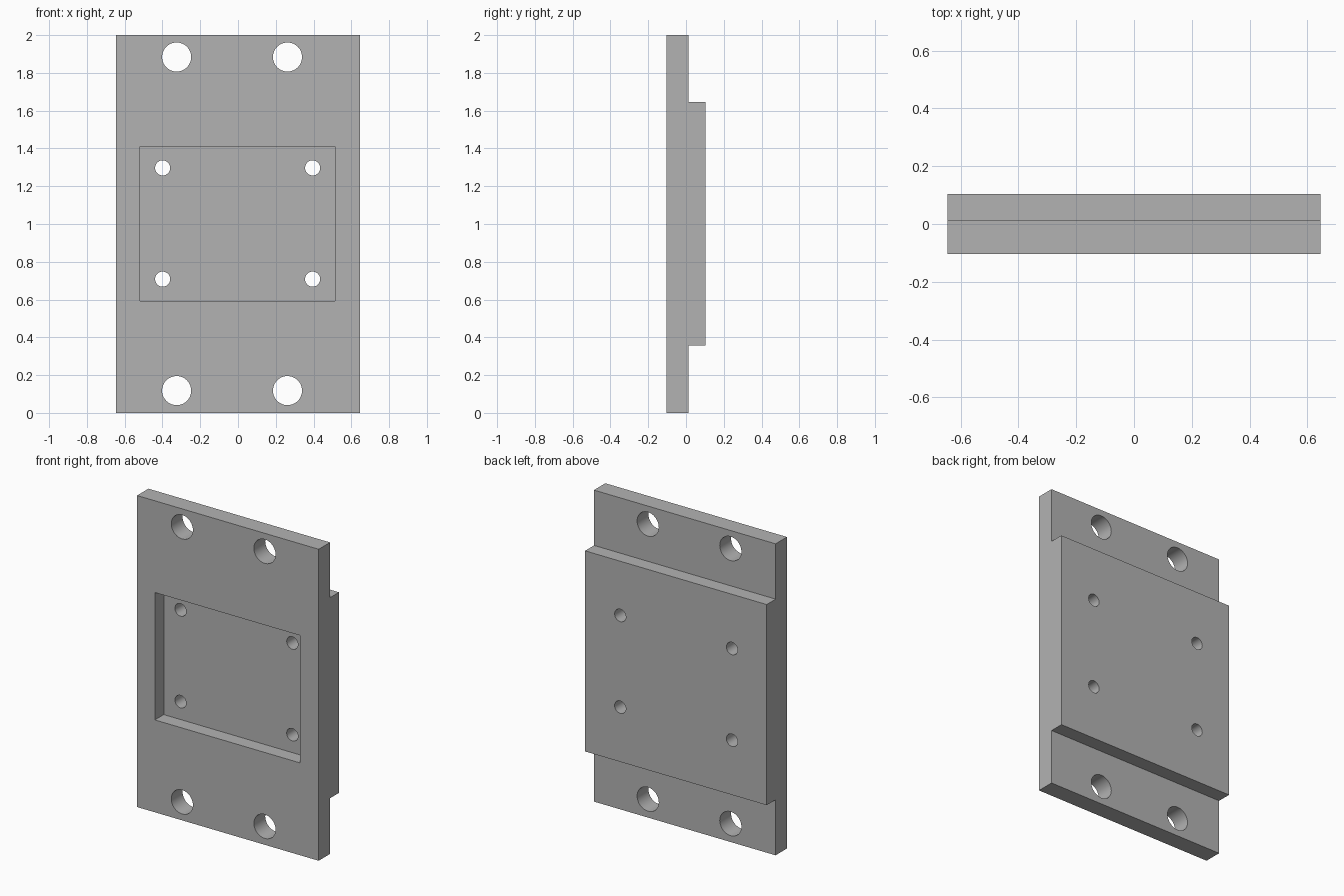
import bpy
import bmesh
from math import radians

default_cube = bpy.data.objects.get("Cube")
if default_cube:
    bpy.data.objects.remove(default_cube, do_unlink=True)

HALF_W, FRONT, STEP, BACK = 0.645, -0.103, 0.012, 0.103
PAD_LOW, PAD_HIGH = 0.357, 1.645
POCKET_FLOOR = -0.013

# Grey metal
grey = bpy.data.materials.new("grey_metal")
grey.use_nodes = True
colour = (0.45, 0.45, 0.45, 1)
grey.diffuse_color = colour
grey.node_tree.nodes["Principled BSDF"].inputs["Base Color"].default_value = colour

# Plate with raised back pad: side profile extruded across the width
profile = [(FRONT, 0), (STEP, 0), (STEP, PAD_LOW), (BACK, PAD_LOW),
           (BACK, PAD_HIGH), (STEP, PAD_HIGH), (STEP, 2), (FRONT, 2)]
bm = bmesh.new()
side = bm.faces.new([bm.verts.new((-HALF_W, y, z)) for y, z in profile])
extruded = bmesh.ops.extrude_face_region(bm, geom=[side])["geom"]
bmesh.ops.translate(bm, vec=(2 * HALF_W, 0, 0),
                    verts=[v for v in extruded if isinstance(v, bmesh.types.BMVert)])
bmesh.ops.recalc_face_normals(bm, faces=bm.faces)
mesh = bpy.data.meshes.new("mounting_plate")
bm.to_mesh(mesh)
bm.free()
mesh.materials.append(grey)
plate = bpy.data.objects.new("mounting_plate", mesh)
bpy.context.collection.objects.link(plate)


def cut(cutter):
    """Subtract the cutter from the plate, then discard it."""
    cutter.hide_render = True
    cutter.data.materials.append(grey)
    mod = plate.modifiers.new("cut", "BOOLEAN")
    mod.operation = "DIFFERENCE"
    mod.solver = "EXACT"
    mod.object = cutter
    bpy.ops.object.select_all(action="DESELECT")
    bpy.context.view_layer.objects.active = plate
    plate.select_set(True)
    bpy.ops.object.modifier_apply(modifier=mod.name)
    bpy.data.objects.remove(cutter, do_unlink=True)


def cut_hole(x, z, radius):
    bpy.ops.mesh.primitive_cylinder_add(vertices=48, radius=radius, depth=1,
                                        location=(x, 0, z), rotation=(radians(90), 0, 0))
    cut(bpy.context.object)


# Rectangular front pocket
bpy.ops.mesh.primitive_cube_add(size=1, location=(-0.002, POCKET_FLOOR - 0.25, 1.002))
bpy.context.object.scale = (1.032, 0.5, 0.818)
cut(bpy.context.object)

# Large mounting holes, slightly off centre, and small holes in the pocket
for x in (-0.325, 0.262):
    for z in (0.118, 1.884):
        cut_hole(x, z, 0.077)
for x in (-0.399, 0.395):
    for z in (0.708, 1.297):
        cut_hole(x, z, 0.04)

# Smooth bores, crisp edges
plate.select_set(True)
bpy.context.view_layer.objects.active = plate
bpy.ops.object.shade_smooth_by_angle(angle=radians(30))
